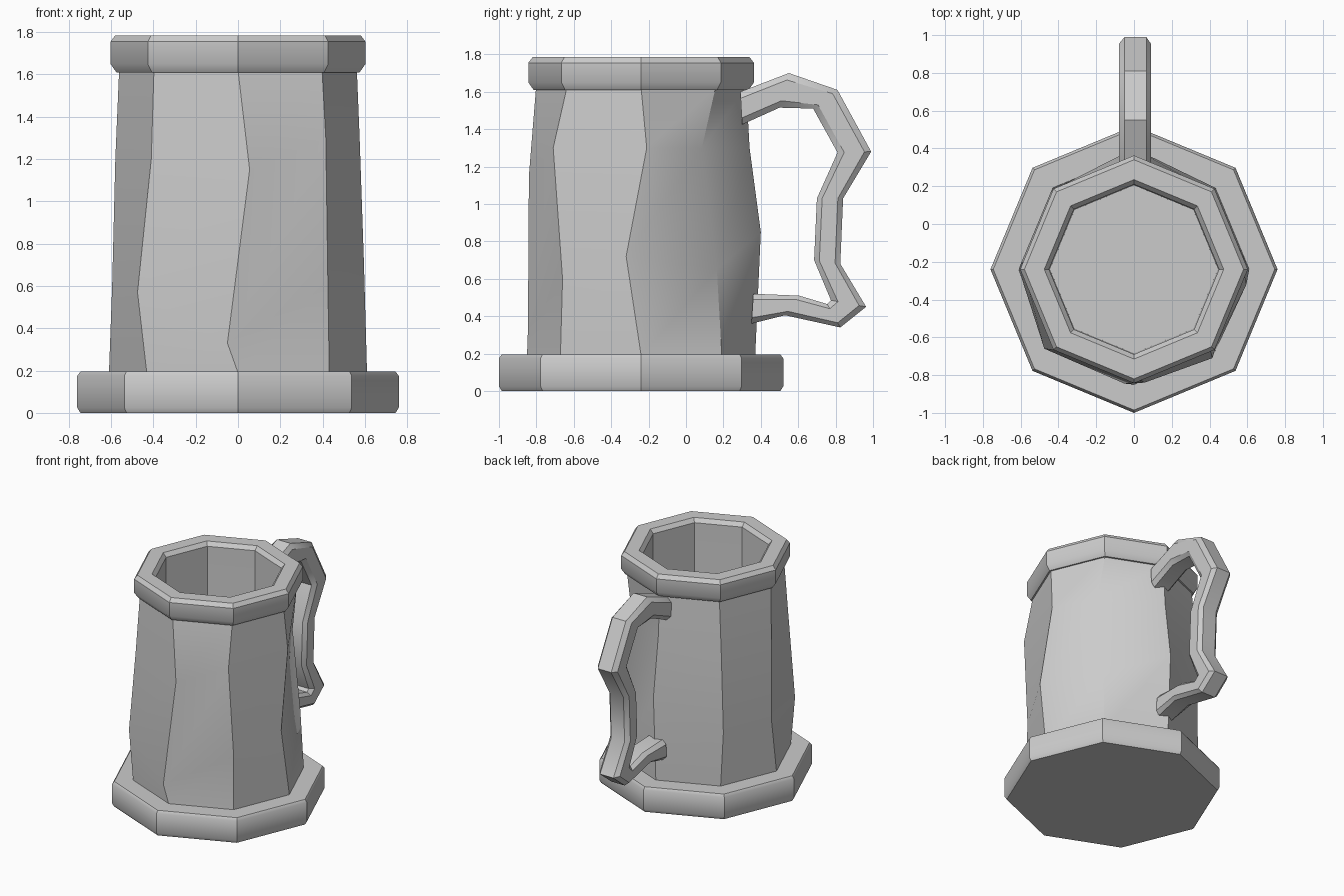
import bpy, bmesh, math
from math import sin, cos, pi

if "Cube" in bpy.data.objects:
    bpy.data.objects.remove(bpy.data.objects["Cube"])

CY = -0.24   # y of the mug axis
SIDES = 8


def octagon(r, z):
    return [(r * cos(i * pi / 4), CY + r * sin(i * pi / 4), z) for i in range(SIDES)]


def loft(name, rings, cap_start=False, cap_end=False, closed=False):
    """Skin a list of equal-sized vertex rings."""
    bm = bmesh.new()
    vs = [[bm.verts.new(p) for p in ring] for ring in rings]
    n = len(vs[0])
    pairs = list(zip(vs, vs[1:])) + ([(vs[-1], vs[0])] if closed else [])
    for a, b in pairs:
        for i in range(n):
            j = (i + 1) % n
            bm.faces.new((a[i], a[j], b[j], b[i]))
    if cap_start:
        bm.faces.new(vs[0][::-1])
    if cap_end:
        bm.faces.new(vs[-1])
    bmesh.ops.recalc_face_normals(bm, faces=bm.faces)
    me = bpy.data.meshes.new(name)
    bm.to_mesh(me)
    bm.free()
    ob = bpy.data.objects.new(name, me)
    bpy.context.collection.objects.link(ob)
    bpy.ops.object.select_all(action='DESELECT')
    ob.select_set(True)
    bpy.context.view_layer.objects.active = ob
    bpy.ops.object.shade_smooth_by_angle(angle=math.radians(35))
    return ob


# Base plate, slightly rounded edges; its top is the mug floor
loft("base", [octagon(r, z) for r, z in
              [(0.745, 0), (0.76, 0.025), (0.76, 0.175), (0.745, 0.195)]], True, True)

# Rim ring
loft("rim", [octagon(r, z) for r, z in
             [(0.575, 1.61), (0.603, 1.65), (0.603, 1.755), (0.58, 1.785),
              (0.475, 1.785), (0.45, 1.755), (0.45, 1.61)]], closed=True)

# Hand-carved body: each corner has a lower and an upper kink (x, y, z)
low = [(0.595, -0.32, 0.72), (0.42, 0.165, 0.65), (0.0, 0.40, 0.85), (-0.44, 0.17, 0.6),
       (-0.595, -0.20, 0.6), (-0.475, -0.66, 0.57), (-0.05, -0.845, 0.33), (0.425, -0.66, 0.6)]
high = [(0.575, -0.21, 1.3), (0.41, 0.085, 1.3), (0.0, 0.34, 1.3), (-0.43, 0.18, 1.2),
        (-0.58, -0.22, 1.2), (-0.41, -0.67, 1.2), (0.055, -0.84, 1.15), (0.415, -0.71, 1.3)]
loft("body", [octagon(0.61, 0.19), low, high, octagon(0.562, 1.62),
              octagon(0.45, 1.62), octagon(0.445, 0.19)])

# Handle: outer and inner (y, z) pairs along the grip
stations = [((0.29, 1.60), (0.30, 1.425)), ((0.55, 1.70), (0.50, 1.515)),
            ((0.81, 1.61), (0.68, 1.51)), ((0.99, 1.28), (0.81, 1.275)),
            ((0.84, 1.03), (0.70, 1.03)), ((0.825, 0.68), (0.685, 0.70)),
            ((0.963, 0.45), (0.775, 0.485)), ((0.825, 0.34), (0.755, 0.465)),
            ((0.53, 0.405), (0.605, 0.51)), ((0.35, 0.36), (0.36, 0.52))]
# Chamfered cross-section: (x, fraction from outer to inner)
section = [(-0.05, 0), (0.065, 0), (0.09, 0.2), (0.09, 0.8),
           (0.065, 1), (-0.05, 1), (-0.08, 0.8), (-0.08, 0.2)]
loft("handle", [[(x, o[0] + (i[0] - o[0]) * t, o[1] + (i[1] - o[1]) * t) for x, t in section]
                for o, i in stations], True, True)
